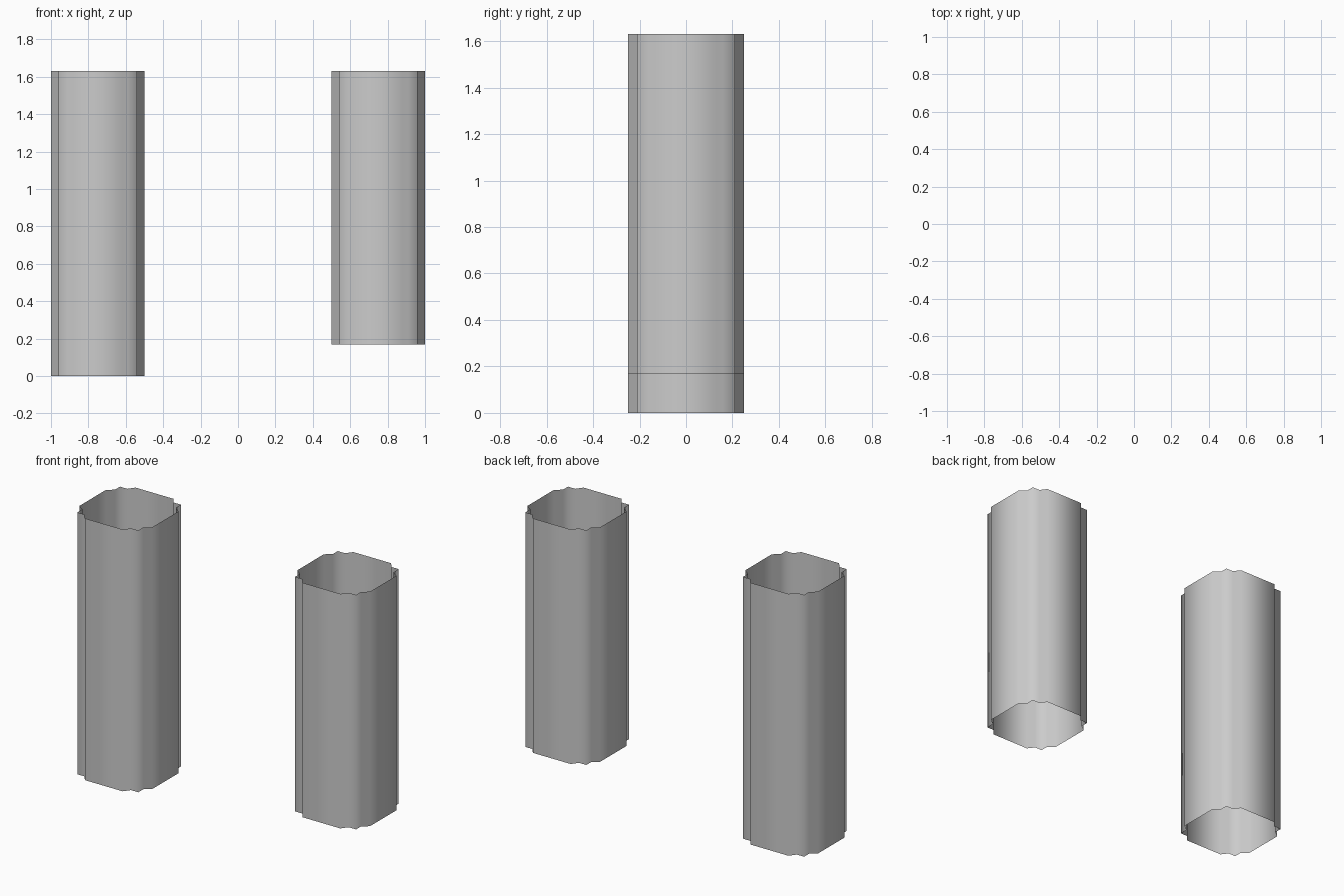
import bpy
import bmesh
from mathutils import Matrix

if "Cube" in bpy.data.objects:
    bpy.data.objects.remove(bpy.data.objects["Cube"])

# One corner of the fluted section; repeated four times around the axis
CORNER = [(0.13, -0.25), (0.16, -0.21), (0.21, -0.21), (0.21, -0.16), (0.25, -0.13)]


def section():
    pts = []
    for k in range(4):
        rot = Matrix(((0, -1), (1, 0))) if k else None
        quarter = CORNER if not k else [(-y, x) for x, y in quarter]
        pts += quarter
    return pts


def open_column(name, x, z0, z1):
    """Thin open-ended tube with notched corners."""
    bm = bmesh.new()
    pts = section()
    low = [bm.verts.new((px, py, z0)) for px, py in pts]
    high = [bm.verts.new((px, py, z1)) for px, py in pts]
    n = len(pts)
    for i in range(n):
        j = (i + 1) % n
        face = bm.faces.new((low[i], low[j], high[j], high[i]))
        face.smooth = True
    mesh = bpy.data.meshes.new(name)
    bm.to_mesh(mesh)
    bm.free()
    obj = bpy.data.objects.new(name, mesh)
    obj.location.x = x
    bpy.context.collection.objects.link(obj)


# Full-height column on the left, shorter raised one on the right
open_column("long_column", -0.75, 0.0, 1.63)
open_column("short_column", 0.75, 0.17, 1.63)
